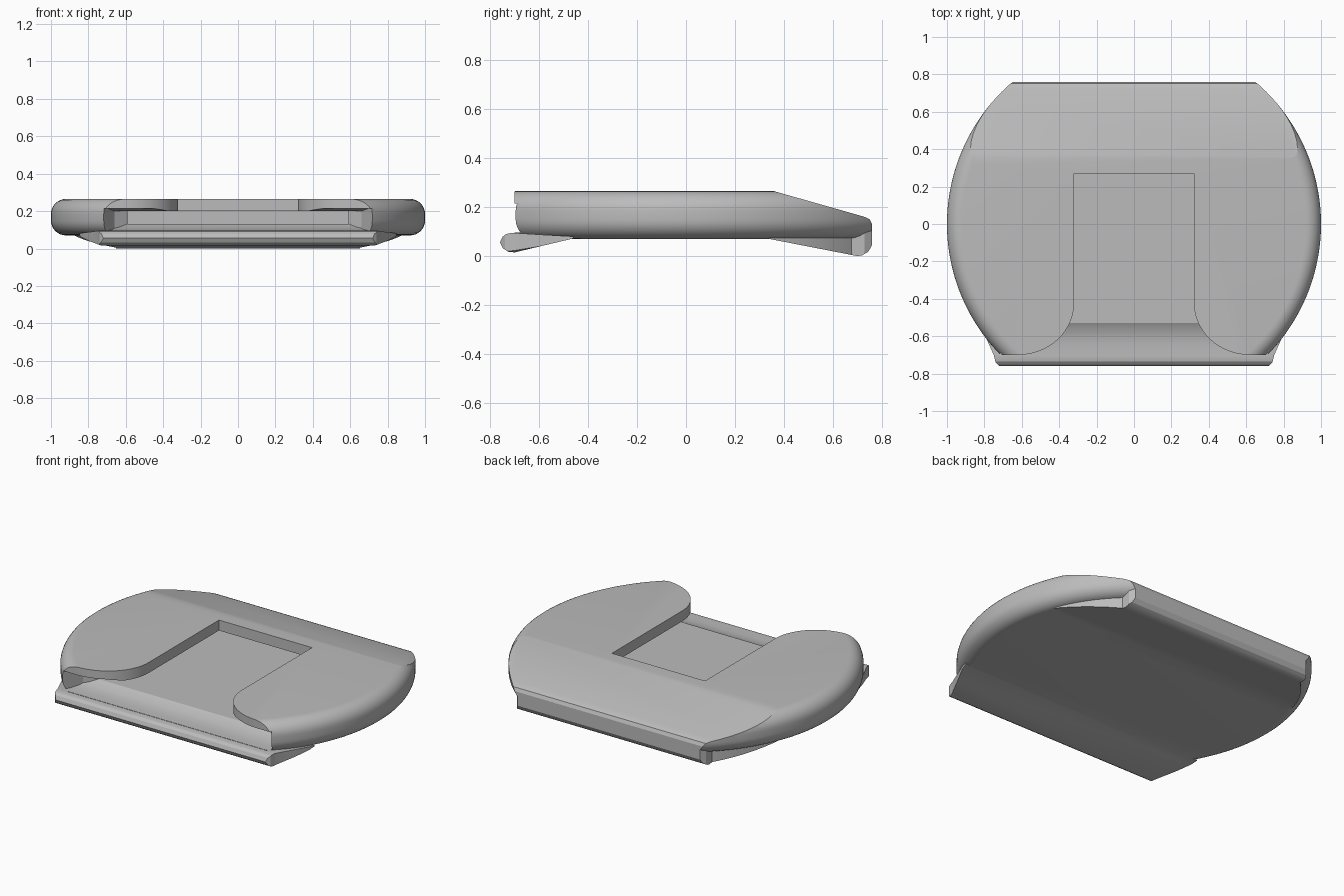
import bpy, bmesh, math

cube = bpy.data.objects.get("Cube")
if cube:
    bpy.data.objects.remove(cube, do_unlink=True)

grey = bpy.data.materials.new("plain_grey")
grey.use_nodes = True
grey.diffuse_color = (0.5, 0.5, 0.5, 1)
grey.node_tree.nodes["Principled BSDF"].inputs["Base Color"].default_value = grey.diffuse_color


def make_object(name, bm):
    bmesh.ops.recalc_face_normals(bm, faces=bm.faces)
    mesh = bpy.data.meshes.new(name)
    bm.to_mesh(mesh)
    bm.free()
    mesh.materials.append(grey)
    obj = bpy.data.objects.new(name, mesh)
    bpy.context.collection.objects.link(obj)
    return obj


def prism(name, outline, axis, low, high):
    """Extrude a closed 2D outline along one axis."""
    place = {"x": lambda a, b, t: (t, a, b),
             "y": lambda a, b, t: (a, t, b),
             "z": lambda a, b, t: (a, b, t)}[axis]
    bm = bmesh.new()
    ends = [[bm.verts.new(place(a, b, t)) for a, b in outline] for t in (low, high)]
    for ring in ends:
        bm.faces.new(ring)
    for i in range(len(outline)):
        j = (i + 1) % len(outline)
        bm.faces.new((ends[0][i], ends[0][j], ends[1][j], ends[1][i]))
    return make_object(name, bm)


def mirrored(half):
    return half + [(-x, y) for x, y in reversed(half)]


def combine(target, tool, operation):
    """Apply a boolean and discard the tool."""
    mod = target.modifiers.new("combine", "BOOLEAN")
    mod.operation, mod.object, mod.solver = operation, tool, "EXACT"
    bpy.context.view_layer.objects.active = target
    bpy.ops.object.modifier_apply(modifier=mod.name)
    bpy.data.objects.remove(tool, do_unlink=True)


def rounded_disc(name, radius, bottom, top, edge, segments=144, steps=8):
    section = []
    for centre, start in ((bottom + edge, -90), (top - edge, 0)):
        for i in range(steps + 1):
            a = math.radians(start + 90 * i / steps)
            section.append((radius - edge + edge * math.cos(a), centre + edge * math.sin(a)))
    bm = bmesh.new()
    rings = [[bm.verts.new((r * math.cos(math.tau * i / segments),
                            r * math.sin(math.tau * i / segments), z))
              for i in range(segments)] for r, z in section]
    for lower, upper in zip(rings, rings[1:]):
        for i in range(segments):
            j = (i + 1) % segments
            bm.faces.new((lower[i], lower[j], upper[j], upper[i]))
    bm.faces.new(rings[0])
    bm.faces.new(rings[-1])
    return make_object(name, bm)


# Rounded body, cut flat at the front and sloped at the rear
rear_end = [(0.70, 0), (0.72, 0.003), (0.745, 0.018), (0.76, 0.045),
            (0.76, 0.13), (0.75, 0.15), (0.73, 0.16)]
body = rounded_disc("holder_body", 1.0, 0.07, 0.265, 0.08)
combine(body, prism("side_cut", [(-0.70, 0)] + rear_end + [(0.36, 0.265), (0.18, 0.316), (-0.70, 0.316)],
                    "x", -1.2, 1.2), "INTERSECT")

# Rear tab dropping below the body
arc = [(0.94 * math.cos(a), 0.94 * math.sin(a))
       for a in (math.radians(18 + 28 * i / 12) for i in range(13))]
tab = prism("rear_tab", [(0.34, 0.07)] + rear_end + [(0.5, 0.225), (0.34, 0.1)], "x", -1.2, 1.2)
combine(tab, prism("tab_plan", mirrored(arc + [(0.65, 0.73), (0.62, 0.77)]), "z", -0.1, 0.4), "INTERSECT")
combine(body, tab, "UNION")

# Front lip with tapered ends
lip = prism("front_lip", [(-0.46, 0.072), (-0.70, 0.015), (-0.725, 0.017), (-0.748, 0.032), (-0.76, 0.055),
                          (-0.75, 0.078), (-0.735, 0.09), (-0.71, 0.095), (-0.60, 0.088), (-0.46, 0.08)],
            "x", -1, 1)
combine(lip, prism("lip_plan", mirrored([(0.86, -0.4), (0.84, -0.5), (0.75, -0.70), (0.74, -0.74), (0.71, -0.77)]),
                   "z", -0.1, 0.4), "INTERSECT")
combine(lip, prism("lip_ends", mirrored([(0.69, 0), (0.87, 0.068), (0.87, 0.08), (0.72, 0.1)]),
                   "y", -1, 0), "INTERSECT")
combine(body, lip, "UNION")

# Inner slot, open at the front with a floor that dips to the lip
slot = prism("inner_slot", [(0.45, 0.2), (0.45, 0.132), (-0.53, 0.132), (-0.56, 0.115), (-0.60, 0.102),
                            (-0.65, 0.096), (-0.9, 0.096), (-0.9, 0.215), (-0.66, 0.215), (-0.58, 0.2)],
             "x", -1, 1)
combine(slot, prism("slot_plan", mirrored([(0.72, -0.95), (0.72, -0.70), (0.66, -0.58), (0.59, -0.53), (0.59, 0.6)]),
                    "z", 0, 0.4), "INTERSECT")
combine(body, slot, "DIFFERENCE")

# Top window with flared front corners
flare = [(0.62 - 0.30 * math.cos(a), -0.42 - 0.28 * math.sin(a))
         for a in (math.radians(90 * i / 14) for i in range(15))]
combine(body, prism("top_window", mirrored([(0.32, 0.27)] + flare + [(0.62, -0.9)]), "z", 0.16, 0.4), "DIFFERENCE")

bpy.ops.object.select_all(action="DESELECT")
body.select_set(True)
bpy.context.view_layer.objects.active = body
bpy.ops.object.shade_smooth_by_angle(angle=math.radians(25))
